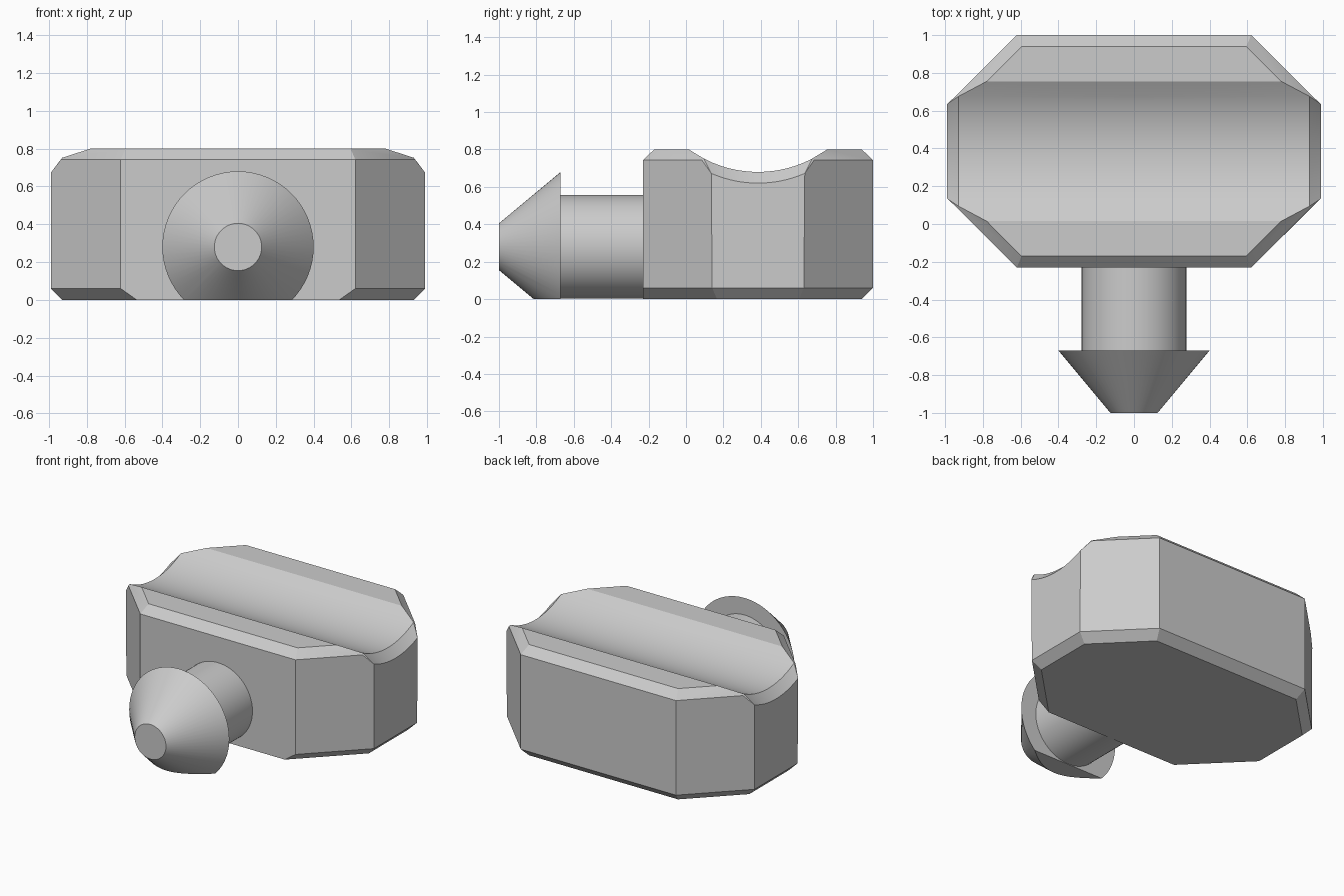
import bpy, bmesh, math
from mathutils import Matrix

cube = bpy.data.objects.get("Cube")
if cube:
    bpy.data.objects.remove(cube, do_unlink=True)

# One plain grey for everything
GREY = (0.6, 0.6, 0.6, 1)
grey = bpy.data.materials.new("grey")
grey.use_nodes = True
grey.diffuse_color = GREY
grey.node_tree.nodes["Principled BSDF"].inputs["Base Color"].default_value = GREY


def finish(bm, name, angle):
    bmesh.ops.remove_doubles(bm, verts=bm.verts, dist=0.0005)
    bmesh.ops.recalc_face_normals(bm, faces=bm.faces)
    mesh = bpy.data.meshes.new(name)
    bm.to_mesh(mesh)
    bm.free()
    mesh.materials.append(grey)
    obj = bpy.data.objects.new(name, mesh)
    bpy.context.collection.objects.link(obj)
    bpy.ops.object.select_all(action='DESELECT')
    obj.select_set(True)
    bpy.context.view_layer.objects.active = obj
    bpy.ops.object.shade_smooth_by_angle(angle=math.radians(angle))


MID, TOP, CH = 0.385, 0.80, 0.06     # groove centre, height, chamfer
RAD, AXIS = 0.6227, 1.3027           # groove radius and axis height
STEPS = 24


def groove(y):
    return AXIS - math.sqrt(RAD ** 2 - (y - MID) ** 2)


def back(points):
    return [(x, 2 * MID - y, z) for x, y, z in reversed(points)]


def rim(lead, x, y0, drop):
    """Half rim from front to back, with the groove arc at the end."""
    ys = [y0 + (2 * MID - 2 * y0) * i / STEPS for i in range(STEPS + 1)]
    return lead + [(x, y, groove(y) - drop) for y in ys] + back(lead)


# Block: the +x half, then mirrored
bm = bmesh.new()


def face(points):
    bm.faces.new([bm.verts.new(p) for p in points])


inner = rim([(0, -0.17, TOP), (0.595, -0.17, TOP), (0.78, 0.015, TOP)], 0.93, 0.095, 0)
outer = rim([(0, -0.23, 0.743), (0.62, -0.23, 0.743), (0.935, 0.085, 0.743)], 0.99, 0.135, CH)
wall = [(0, -0.23, 0), (0.62, -0.23, CH), (0.99, 0.14, CH),
        (0.99, 0.63, CH), (0.62, 1.0, CH), (0, 1.0, CH)]
base = [(0, -0.23, 0), (0.535, -0.23, 0), (0.93, 0.165, 0),
        (0.93, 0.605, 0), (0.595, 0.94, 0), (0, 0.94, 0)]

# Top chamfers, flats and groove
for i in range(len(inner) - 1):
    face([inner[i], inner[i + 1], outer[i + 1], outer[i]])
for (x0, y0, z0), (x1, y1, z1) in zip(inner[2:-3], inner[3:-2]):
    face([(0, y0, z0), (x0, y0, z0), (x1, y1, z1), (0, y1, z1)])
for side in (inner[:3], inner[-3:]):
    inside = side[2] if side[0][0] == 0 else side[0]
    face(side + [(0, inside[1], TOP)])

# Walls, from the front round to the back
face([outer[0], outer[1], wall[1], base[1], base[0]])
face(outer[1:4] + [wall[2], wall[1]])
face(outer[3:-3] + [wall[3], wall[2]])
face(outer[-4:-1] + [wall[4], wall[3]])
face(outer[-2:] + [wall[5], wall[4]])

# Bottom chamfers and underside
for i in range(1, 5):
    face([wall[i], wall[i + 1], base[i + 1], base[i]])
face(base)

bmesh.ops.remove_doubles(bm, verts=bm.verts, dist=0.0005)
half = bm.verts[:] + bm.edges[:] + bm.faces[:]
copy = bmesh.ops.duplicate(bm, geom=half)["geom"]
bmesh.ops.scale(bm, vec=(-1, 1, 1), verts=[v for v in copy if isinstance(v, bmesh.types.BMVert)])
finish(bm, "grooved_block", 15)

# Peg: shaft and blunt cone head, turned about y and cut flat underneath
bm = bmesh.new()
profile = [(0, -1.0), (0.125, -1.0), (0.40, -0.67), (0.277, -0.67), (0.277, -0.22), (0, -0.22)]
verts = [bm.verts.new((r, y, 0)) for r, y in profile]
edges = [bm.edges.new(pair) for pair in zip(verts, verts[1:])]
bmesh.ops.spin(bm, geom=verts + edges, cent=(0, 0, 0), axis=(0, 1, 0),
               angle=math.tau, steps=64, use_merge=True)
bmesh.ops.remove_doubles(bm, verts=bm.verts, dist=0.0005)
bmesh.ops.transform(bm, matrix=Matrix.Translation((0, 0, 0.28)), verts=bm.verts)
cut = bmesh.ops.bisect_plane(bm, geom=bm.verts[:] + bm.edges[:] + bm.faces[:],
                             plane_co=(0, 0, 0), plane_no=(0, 0, -1), clear_outer=True)
rim_edges = [e for e in cut["geom_cut"] if isinstance(e, bmesh.types.BMEdge)]
bmesh.ops.holes_fill(bm, edges=rim_edges, sides=0)
finish(bm, "peg", 30)
